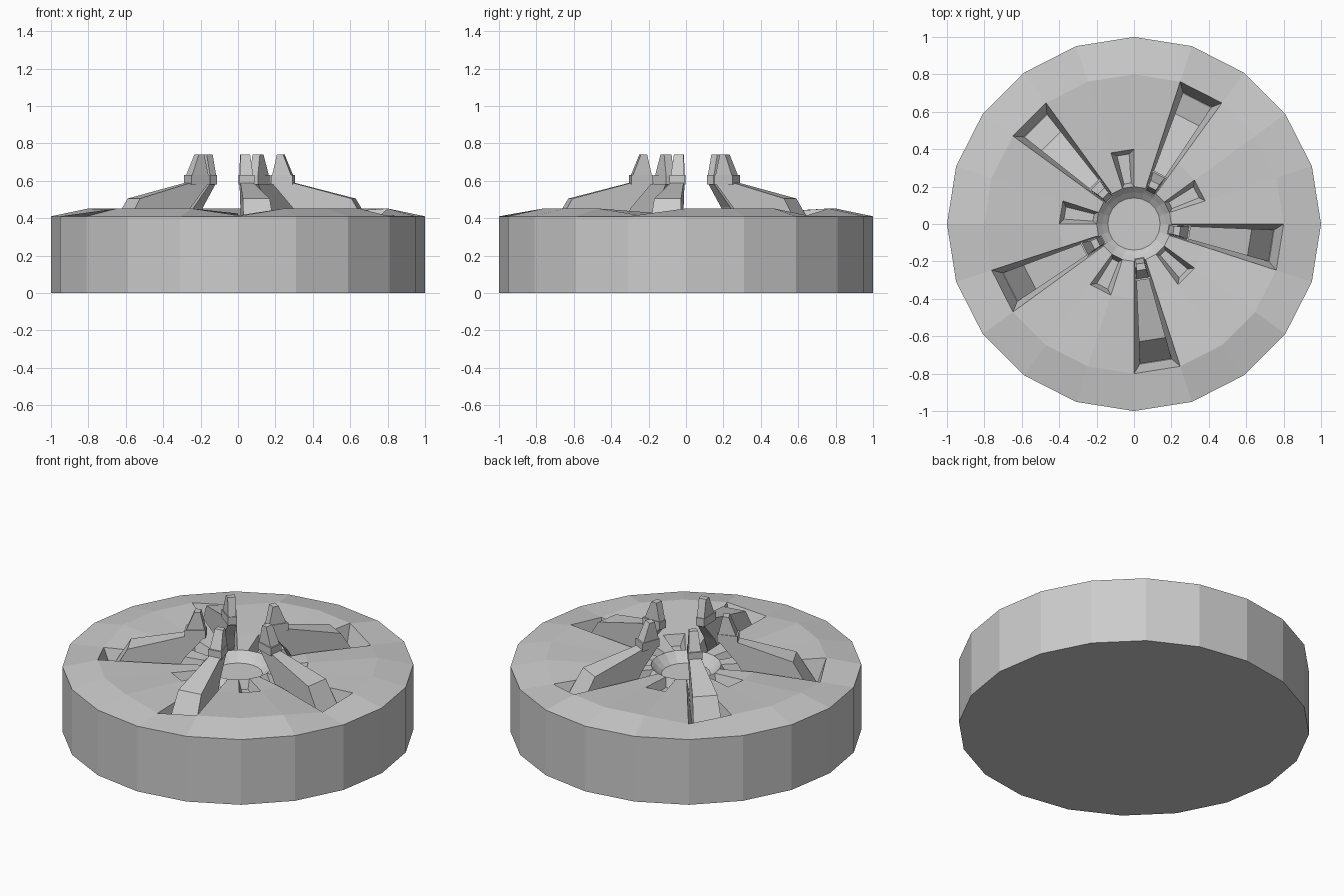
import bpy, bmesh
from math import sin, cos, radians

if "Cube" in bpy.data.objects:
    bpy.data.objects.remove(bpy.data.objects["Cube"])

N = 20
STEP = 360 / N
ARM_SECTORS = {15, 19, 3, 7, 11}      # sectors that carry the five big claws
SLOT_SECTORS = {1, 5, 9, 13, 17}      # sectors with the small pockets


def polar(r, deg, z):
    return (r * cos(radians(deg)), r * sin(radians(deg)), z)


def finish(name, bm):
    bmesh.ops.remove_doubles(bm, verts=bm.verts, dist=1e-5)
    bmesh.ops.recalc_face_normals(bm, faces=bm.faces)
    me = bpy.data.meshes.new(name)
    bm.to_mesh(me)
    bm.free()
    ob = bpy.data.objects.new(name, me)
    bpy.context.collection.objects.link(ob)
    return ob


def pocket(bm, outer, inner):
    """Walls from an open rim down to a floor strip (pairs of left/right verts)."""
    for i in range(len(outer) - 1):
        (a, b), (c, d) = outer[i], outer[i + 1]
        (e, f), (g, h) = inner[i], inner[i + 1]
        bm.faces.new((a, c, g, e))
        bm.faces.new((b, f, h, d))
        bm.faces.new((e, g, h, f))
    for k in (0, -1):
        bm.faces.new((outer[k][0], outer[k][1], inner[k][1], inner[k][0]))


# base disc: rings from the bottom rim over the top into the hub dish
bm = bmesh.new()
profile = [(1, 0), (1, .41), (.8, .452), (.4, .425), (.2, .415), (.17, .385), (.14, .36)]
rings = []
for k, (r, z) in enumerate(profile):
    ring = []
    for i in range(N):
        zz = z
        if k == 2 and i in ARM_SECTORS:    # dips beside each claw
            zz = .415
        ring.append(bm.verts.new(polar(r, i * STEP, zz)))
    rings.append(ring)
bm.faces.new(rings[0])
bm.faces.new(rings[-1])
for k in range(len(profile) - 1):
    for i in range(N):
        if k in (2, 3) and i in ARM_SECTORS or k == 3 and i in SLOT_SECTORS:
            continue
        j = (i + 1) % N
        bm.faces.new((rings[k][i], rings[k][j], rings[k + 1][j], rings[k + 1][i]))

# pits under the claws and the small pockets between them
for i in range(N):
    j = (i + 1) % N
    mid = (i + .5) * STEP

    def floor(r, z, half):
        return (bm.verts.new(polar(r, mid - half, z)), bm.verts.new(polar(r, mid + half, z)))

    if i in ARM_SECTORS:
        outer = [(rings[k][i], rings[k][j]) for k in (2, 3, 4)]
        pocket(bm, outer, [floor(.75, .31, 6.6), floor(.4, .33, 6.6), floor(.23, .37, 6.6)])
    elif i in SLOT_SECTORS:
        outer = [(rings[k][i], rings[k][j]) for k in (3, 4)]
        pocket(bm, outer, [floor(.375, .36, 5), floor(.22, .36, 5)])
finish("base_disc", bm)


def loft(name, mid, sections):
    """Each section: r_out, z_out, r_in, z_in, half angle."""
    bm = bmesh.new()
    loops = []
    for ro, zo, ri, zi, h in sections:
        loops.append([bm.verts.new(polar(r, mid + s * h, z))
                      for r, z, s in ((ro, zo, -1), (ro, zo, 1), (ri, zi, 1), (ri, zi, -1))])
    for a, b in zip(loops, loops[1:]):
        for q in range(4):
            w = (q + 1) % 4
            bm.faces.new((a[q], a[w], b[w], b[q]))
    bm.faces.new(loops[0])
    bm.faces.new(loops[-1])
    finish(name, bm)


# claws: leaning arm, collar block and tapered tip
for n, i in enumerate(sorted(ARM_SECTORS)):
    mid = (i + .5) * STEP
    loft(f"claw_arm_{n}", mid, [(.75, .305, .38, .325, 6.6),
                                (.63, .505, .30, .46, 6.6),
                                (.30, .59, .195, .58, 6.6)])
    loft(f"claw_collar_{n}", mid, [(.305, .58, .185, .58, 8),
                                   (.305, .63, .185, .63, 8)])
    loft(f"claw_tip_{n}", mid, [(.295, .63, .19, .63, 7),
                                (.25, .74, .215, .74, 6)])
